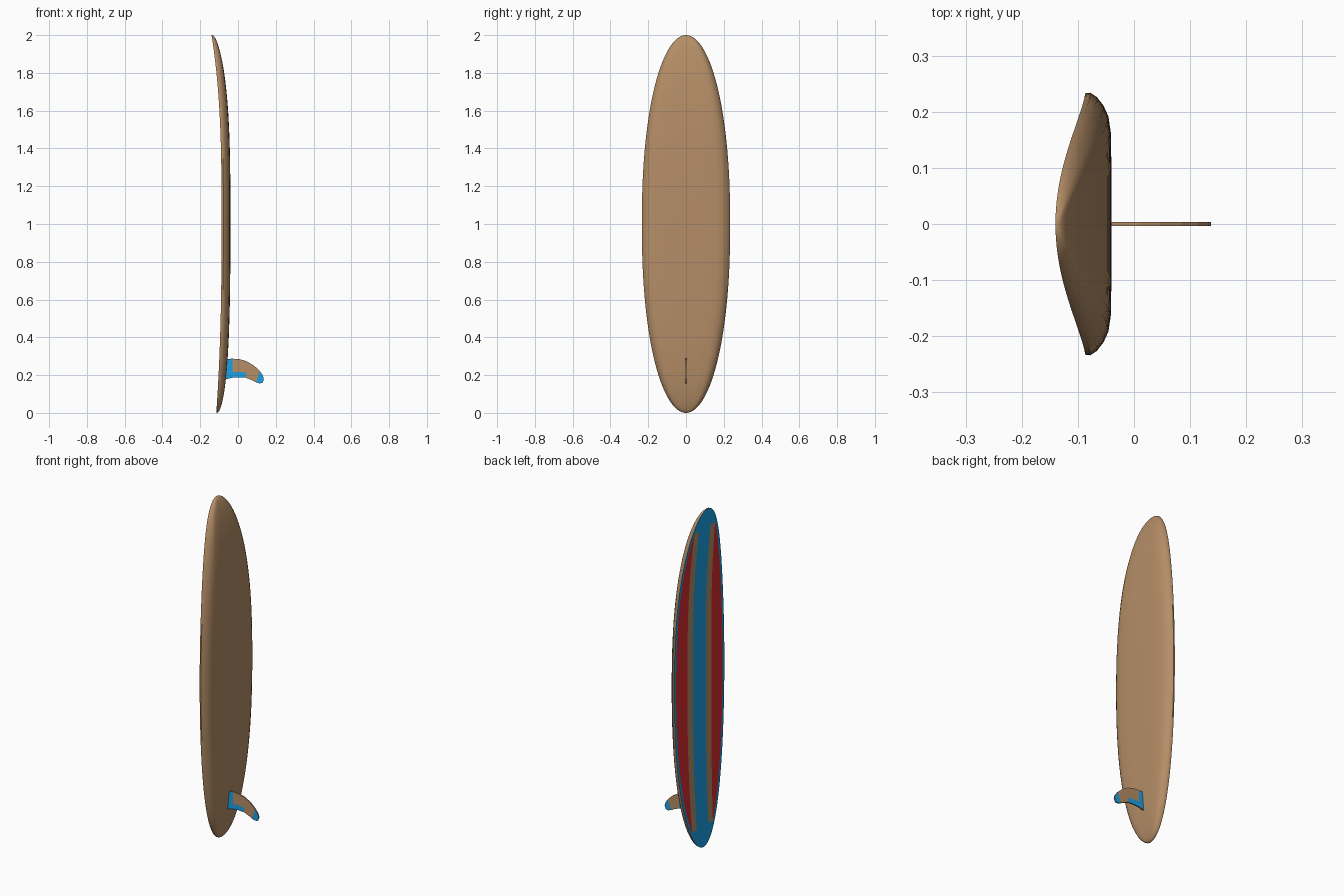
import bpy, bmesh, math

if "Cube" in bpy.data.objects:
    bpy.data.objects.remove(bpy.data.objects["Cube"])


def material(name, rgb):
    m = bpy.data.materials.new(name)
    m.diffuse_color = (*rgb, 1)
    m.use_nodes = True
    m.node_tree.nodes["Principled BSDF"].inputs["Base Color"].default_value = m.diffuse_color
    return m


tan = material("tan_wood", (0.46, 0.27, 0.135))
blue = material("blue_paint", (0.010, 0.36, 0.80))
red = material("red_paint", (0.70, 0.025, 0.03))


def finish(bm, name, mats):
    bmesh.ops.remove_doubles(bm, verts=bm.verts, dist=1e-5)
    bmesh.ops.recalc_face_normals(bm, faces=bm.faces)
    mesh = bpy.data.meshes.new(name)
    bm.to_mesh(mesh)
    bm.free()
    for m in mats:
        mesh.materials.append(m)
    ob = bpy.data.objects.new(name, mesh)
    bpy.context.collection.objects.link(ob)
    return ob


# Cross-section of the board at height z: striped flat deck, rounded rails, hull
def section(z):
    u = min(abs(z - 1), 1)
    w = 0.234 * math.sqrt(1 - u ** 2.2)
    deck = -0.087 - (0.053 * u ** 3 if z > 1 else 0.028 * u ** 2.5)
    thick = 0.043 * math.sqrt(1 - u ** 6) + 0.004
    border = max(w - 0.018, 0.6 * w)
    # stripes narrow a little towards the ends
    half = [min(0.060 - 0.008 * u ** 2, border), min(0.112 - 0.02 * u ** 2, border),
            border, 0.995 * w]
    pts = [(deck, y) for y in [-h for h in reversed(half)] + half]
    rail = [(0.2, 1.0), (0.45, 0.965), (0.7, 0.90), (0.88, 0.82), (0.97, 0.70), (1, 0.4)]
    pts += [(deck + f * thick, k * w) for f, k in rail]
    pts += [(deck + f * thick, -k * w) for f, k in reversed(rail)]
    return [(x, y, z) for x, y in pts]


# Board: loft the sections from tail to nose
bm = bmesh.new()
N = 64
rings = [[bm.verts.new(p) for p in section(1 - math.cos(math.pi * i / N))]
         for i in range(N + 1)]
stripes = {0: 1, 1: 2, 3: 1, 5: 2, 6: 1}   # deck column -> colour slot
for a, b in zip(rings, rings[1:]):
    n = len(a)
    for j in range(n):
        k = (j + 1) % n
        f = bm.faces.new((a[j], a[k], b[k], b[j]))
        f.material_index = stripes.get(j, 0)
        # nose and tail tips of the deck are all blue
        if j < 7 and abs(f.calc_center_median().z - 1) > 0.88:
            f.material_index = 1
for end in (rings[0], rings[-1]):
    bmesh.ops.remove_doubles(bm, verts=end, dist=1e-5)
bmesh.ops.dissolve_degenerate(bm, dist=1e-6, edges=bm.edges)
board = finish(bm, "board", [tan, blue, red])

# Fin: swept strip of (leading edge, trailing edge) pairs, thickened
pairs = [((-0.065, 0.285), (-0.065, 0.178)), ((-0.03, 0.287), (-0.03, 0.186)),
         ((0.01, 0.284), (0.005, 0.188)), ((0.045, 0.274), (0.042, 0.186)),
         ((0.085, 0.250), (0.072, 0.174)), ((0.115, 0.222), (0.095, 0.162)),
         ((0.132, 0.197), (0.113, 0.156)), ((0.137, 0.178), (0.129, 0.158))]
bm = bmesh.new()
grid = [[bm.verts.new((p[0] + (q[0] - p[0]) * t, 0, p[1] + (q[1] - p[1]) * t))
         for t in (0, 0.12, 0.7, 1)] for p, q in pairs]
for i in range(len(grid) - 1):
    for j in range(3):
        f = bm.faces.new((grid[i][j], grid[i + 1][j], grid[i + 1][j + 1], grid[i][j + 1]))
        painted = i == 0 or i > 4 or (j == 2 and i < 3)   # base, tip, lower edge
        f.material_index = 0 if painted else 1
fin = finish(bm, "fin", [blue, tan])
solid = fin.modifiers.new("thickness", 'SOLIDIFY')
solid.thickness = 0.008
solid.offset = 0
solid.material_offset_rim = 1

# Smooth rails and hull, crisp deck edge
bpy.ops.object.select_all(action='DESELECT')
board.select_set(True)
bpy.context.view_layer.objects.active = board
bpy.ops.object.shade_smooth_by_angle(angle=math.radians(40))
